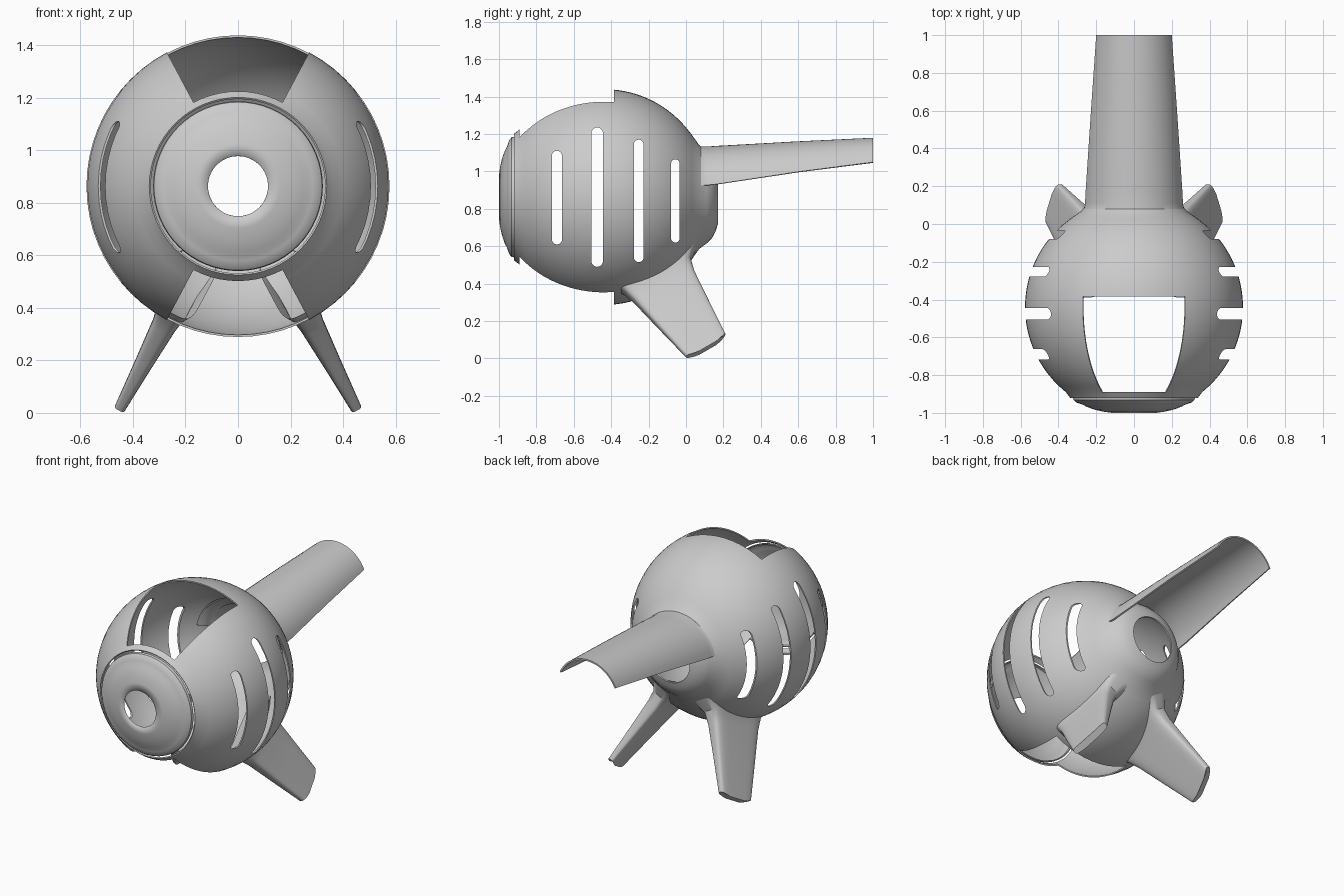
import bpy, bmesh
from math import sin, cos, pi, radians, sqrt, copysign

if "Cube" in bpy.data.objects:
    bpy.data.objects.remove(bpy.data.objects["Cube"])

CZ = 0.863      # height of the long axis
R, CY = 0.577, -0.44   # main sphere


def make(name, rings, close_ring=True, cap=False, angle=35):
    """Loft a list of point rings into one object."""
    bm = bmesh.new()
    vs = [[bm.verts.new(p) for p in ring] for ring in rings]
    n = len(vs[0])
    for a, b in zip(vs, vs[1:]):
        for i in range(n if close_ring else n - 1):
            j = (i + 1) % n
            bm.faces.new((a[i], a[j], b[j], b[i]))
    if cap in ("both", "start"):
        bm.faces.new(vs[0])
    if cap in ("both", "end"):
        bm.faces.new(vs[-1])
    bmesh.ops.recalc_face_normals(bm, faces=bm.faces)
    me = bpy.data.meshes.new(name)
    bm.to_mesh(me)
    bm.free()
    ob = bpy.data.objects.new(name, me)
    bpy.context.collection.objects.link(ob)
    activate(ob)
    bpy.ops.object.shade_smooth_by_angle(angle=radians(angle))
    return ob


def activate(ob):
    bpy.ops.object.select_all(action='DESELECT')
    ob.select_set(True)
    bpy.context.view_layer.objects.active = ob


def lathe(name, profile, seg=64):
    """Revolve a closed (y, r) outline around the long axis."""
    rings = [[(r * sin(2 * pi * k / seg), y, CZ + r * cos(2 * pi * k / seg))
              for k in range(seg)] for y, r in profile + profile[:1]]
    ob = make(name, rings)
    bm = bmesh.new()
    bm.from_mesh(ob.data)
    bmesh.ops.remove_doubles(bm, verts=bm.verts, dist=1e-5)
    bmesh.ops.recalc_face_normals(bm, faces=bm.faces)
    bm.to_mesh(ob.data)
    bm.free()
    return ob


def walled(outer, t):
    """Give an open profile an inner wall of thickness t."""
    inner = []
    for i, (y, r) in enumerate(outer):
        a, b = outer[max(i - 1, 0)], outer[min(i + 1, len(outer) - 1)]
        dy, dr = b[0] - a[0], b[1] - a[1]
        d = sqrt(dy * dy + dr * dr)
        inner.append((y + t * dr / d, r - t * dy / d))
    return outer + inner[::-1]


def cut(ob, cutter):
    cutter.hide_render = True
    activate(ob)
    m = ob.modifiers.new("cut", 'BOOLEAN')
    m.operation, m.solver, m.object = 'DIFFERENCE', 'EXACT', cutter
    bpy.ops.object.modifier_apply(modifier=m.name)
    bpy.data.objects.remove(cutter)


# round shell with a rear opening
outer = [(-0.92, 0.338)]
for k in range(29):
    y = -0.89 + k * (0.03 + 0.89) / 28
    outer.append((y, sqrt(R * R - (y - CY) ** 2)))
outer += [(0.07, 0.278), (0.11, 0.248), (0.14, 0.218), (0.16, 0.18), (0.17, 0.145)]
shell = lathe("shell", walled(outer, 0.008))

# top and bottom hatches: 28 degree wedges
for s in (1, -1):
    w = sin(radians(28)) / cos(radians(28))
    tri = [(0, 0), (w, 1), (-w, 1)]
    cut(shell, make("hatch_cutter", [[(x, y, CZ + s * z) for x, z in tri]
                                     for y in (-0.89, -0.385)], cap="both"))

# four rounded side slots, cut straight through both sides
for y, z0, z1, w in [(-0.69, 0.61, 1.11, 0.054), (-0.475, 0.49, 1.235, 0.062),
                     (-0.253, 0.515, 1.17, 0.052), (-0.057, 0.62, 1.065, 0.046)]:
    h = w / 2
    pts = [(y + h * cos(pi * k / 10), z1 - h + h * sin(pi * k / 10)) for k in range(11)]
    pts += [(y - h * cos(pi * k / 10), z0 + h - h * sin(pi * k / 10)) for k in range(11)]
    cut(shell, make("slot_cutter", [[(x, a, b) for a, b in pts] for x in (-1, 1)], cap="both"))
activate(shell)
bpy.ops.object.shade_smooth_by_angle(angle=radians(35))

# front cap with a round hole
cap_profile = [(-1.0, 0.115), (-0.994, 0.16), (-0.984, 0.205), (-0.968, 0.25), (-0.957, 0.27),
               (-0.952, 0.285), (-0.945, 0.305), (-0.932, 0.32), (-0.915, 0.323)]
lathe("front_cap", walled(cap_profile, 0.006))

# tail: tapering half pipe
stations = [(0.02, 0.318, CZ, 77), (0.04, 0.292, CZ, 77), (0.065, 0.272, CZ, 77),
            (0.11, 0.266, CZ + 0.004, 77), (0.17, 0.263, CZ + 0.011, 77),
            (0.6, 0.241, 0.92, 71), (1.0, 0.219, 0.961, 66)]
rings = []
for y, r, zc, a in stations:
    arc = [radians(a) * (k / 12 - 1) for k in range(25)]
    out = [(r * sin(t), y, zc + r * cos(t)) for t in arc]
    r -= 0.01
    rings.append(out + [(r * sin(t), y, zc + r * cos(t)) for t in reversed(arc)])
make("tail", rings, cap="end")

# legs: radial fins with a flared root, as (front y, front r, rear y, rear r, half thickness)
ANG = radians(28)
sections = [(-0.39, 0.545, 0.055, 0.30, 0.085), (-0.335, 0.575, 0.025, 0.38, 0.06),
            (-0.28, 0.63, 0.045, 0.455, 0.049), (-0.14, 0.80, 0.126, 0.64, 0.035),
            (0.0, 0.967, 0.21, 0.83, 0.022)]
rings = []
for i, (fy, fr, by, br, h) in enumerate(sections):
    ring = []
    for k in range(32):
        t = 2 * pi * (k + 0.5) / 32
        c = copysign(abs(cos(t)) ** 0.35, cos(t))
        w = h * copysign(abs(sin(t)) ** 0.5, sin(t))
        f = (1 - c) / 2
        bulge = 0.025 * (1 - c * c) if i == len(sections) - 1 else 0
        y = fy + (by - fy) * f + bulge * 0.5
        r = fr + (br - fr) * f + bulge * 0.8
        ring.append((r * sin(ANG) + w * cos(ANG), y, CZ - r * cos(ANG) + w * sin(ANG)))
    rings.append(ring)
leg = make("legs", rings, cap="end")
leg.modifiers.new("mirror", 'MIRROR').use_axis[0] = True
